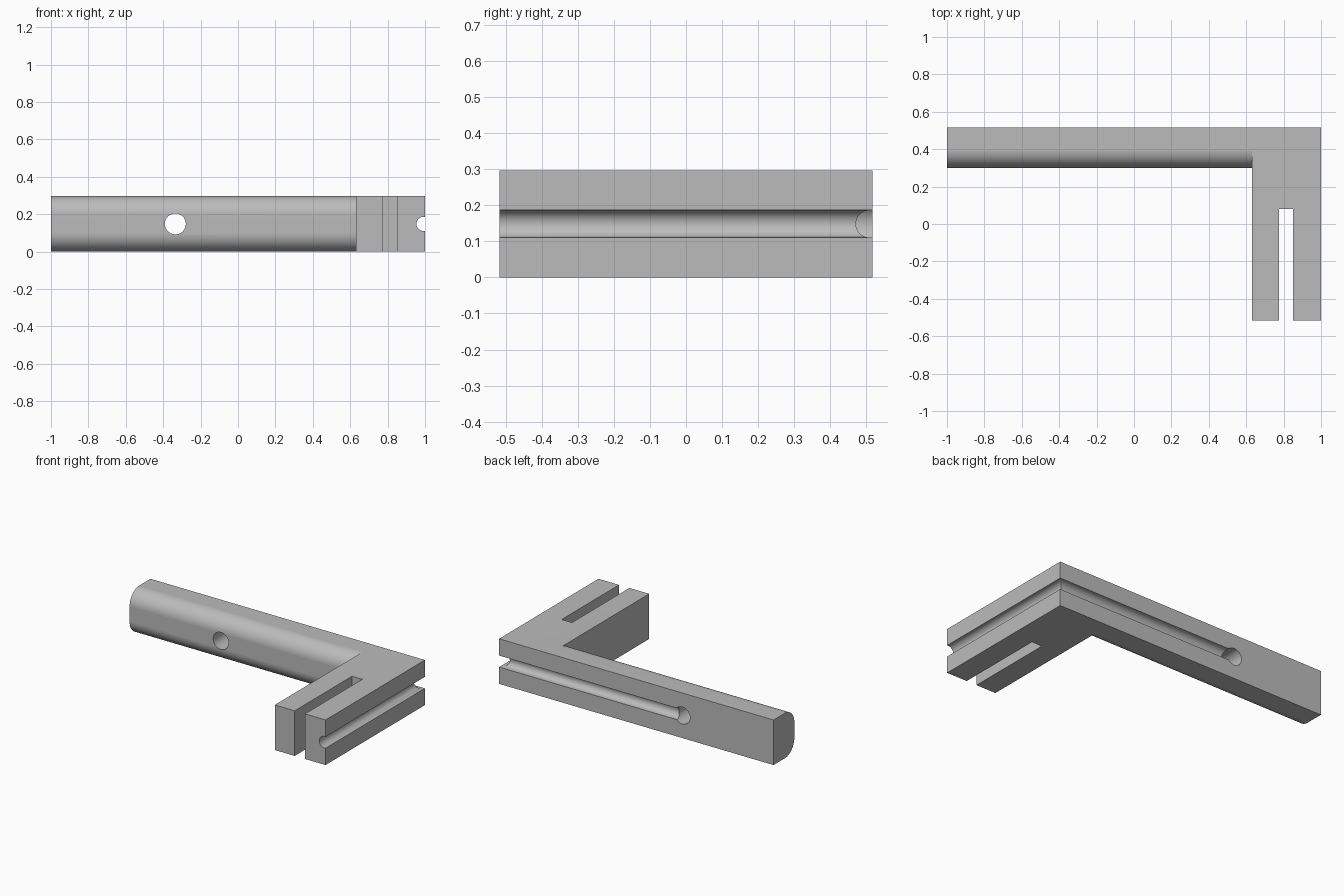
import bpy, bmesh
from math import sin, cos, pi, radians

cube = bpy.data.objects.get("Cube")
if cube:
    bpy.data.objects.remove(cube, do_unlink=True)

X, Y, H = 1.0, 0.517, 0.297      # half length, half depth, height
LEG_X = 0.63                     # inner side of the leg
BAR_Y = 0.30                     # front of the long bar
ROUND = 0.10                     # rounding of the bar's front edges
MID = H / 2
GROOVE_R, GROOVE_IN = 0.038, 0.008
HOLE_X, HOLE_R = -0.335, 0.056


def prism(name, profile, place, start, end):
    """Extrude a 2D profile; place maps (a, b, distance) to a 3D point."""
    bm = bmesh.new()
    verts = [bm.verts.new(place(a, b, start)) for a, b in profile]
    face = bm.faces.new(verts)
    moved = bmesh.ops.extrude_face_region(bm, geom=[face])["geom"]
    for v in moved:
        if isinstance(v, bmesh.types.BMVert):
            i = min(range(len(verts)), key=lambda k: (verts[k].co - v.co).length)
            v.co = place(*profile[i], end)
    bmesh.ops.recalc_face_normals(bm, faces=bm.faces)
    mesh = bpy.data.meshes.new(name)
    bm.to_mesh(mesh)
    bm.free()
    obj = bpy.data.objects.new(name, mesh)
    bpy.context.collection.objects.link(obj)
    return obj


def arc(ca, cb, r, a0, a1, n):
    return [(ca + r * cos(a0 + (a1 - a0) * i / n),
             cb + r * sin(a0 + (a1 - a0) * i / n)) for i in range(n + 1)]


def rect(a0, a1, b0, b1):
    return [(a0, b0), (a1, b0), (a1, b1), (a0, b1)]


def along_x(a, b, d):
    return (d, a, b)


def along_y(a, b, d):
    return (a, d, b)


def along_z(a, b, d):
    return (a, b, d)


def groove_profile(face):
    """Round-bottomed channel sunk into the side at the given coordinate."""
    return (arc(face - GROOVE_IN, MID, GROOVE_R, pi / 2, 3 * pi / 2, 32)
            + [(face + 0.1, MID - GROOVE_R), (face + 0.1, MID + GROOVE_R)])


# Solid block, from which everything else is cut
body = prism("angle_bracket", rect(-X, X, -Y, Y), along_z, 0, H)

# Open space in front of the bar, shaped to leave its rounded front
centre = BAR_Y + ROUND
space = ([(-1, -0.1), (centre, -0.1)]
         + arc(centre, ROUND, ROUND, 3 * pi / 2, pi, 24)
         + arc(centre, H - ROUND, ROUND, pi, pi / 2, 24)
         + [(centre, H + 0.1), (-1, H + 0.1)])

cutters = [
    prism("front_space_cutter", space, along_x, -X - 0.1, LEG_X),
    prism("leg_slot_cutter", rect(0.775, 0.85, -Y - 0.1, 0.08), along_z, -0.1, H + 0.1),
    prism("side_groove_cutter", groove_profile(X), along_y, -Y - 0.1, Y + 0.1),
    prism("back_groove_cutter", groove_profile(Y), along_x, HOLE_X, X + 0.15),
    prism("hole_cutter", arc(HOLE_X, MID, HOLE_R, 0, 2 * pi, 48)[:-1], along_y, 0, Y + 0.2),
]
for cutter in cutters:
    cutter.hide_render = True
    mod = body.modifiers.new(cutter.name, 'BOOLEAN')
    mod.operation = 'DIFFERENCE'
    mod.solver = 'EXACT'
    mod.object = cutter

# Bake the cuts and drop the cutters
graph = bpy.context.evaluated_depsgraph_get()
baked = bpy.data.meshes.new_from_object(body.evaluated_get(graph))
body.modifiers.clear()
body.data = baked
for cutter in cutters:
    bpy.data.objects.remove(cutter, do_unlink=True)

# Grey finish
grey = bpy.data.materials.new("plain_grey")
grey.use_nodes = True
colour = (0.5, 0.5, 0.5, 1)
grey.diffuse_color = colour
grey.node_tree.nodes["Principled BSDF"].inputs["Base Color"].default_value = colour
baked.materials.clear()
baked.materials.append(grey)
for poly in baked.polygons:
    poly.material_index = 0

# Smooth curves, crisp edges
bpy.ops.object.select_all(action='DESELECT')
body.select_set(True)
bpy.context.view_layer.objects.active = body
bpy.ops.object.shade_smooth_by_angle(angle=radians(30))
weighted = body.modifiers.new("even_shading", 'WEIGHTED_NORMAL')
weighted.keep_sharp = True
